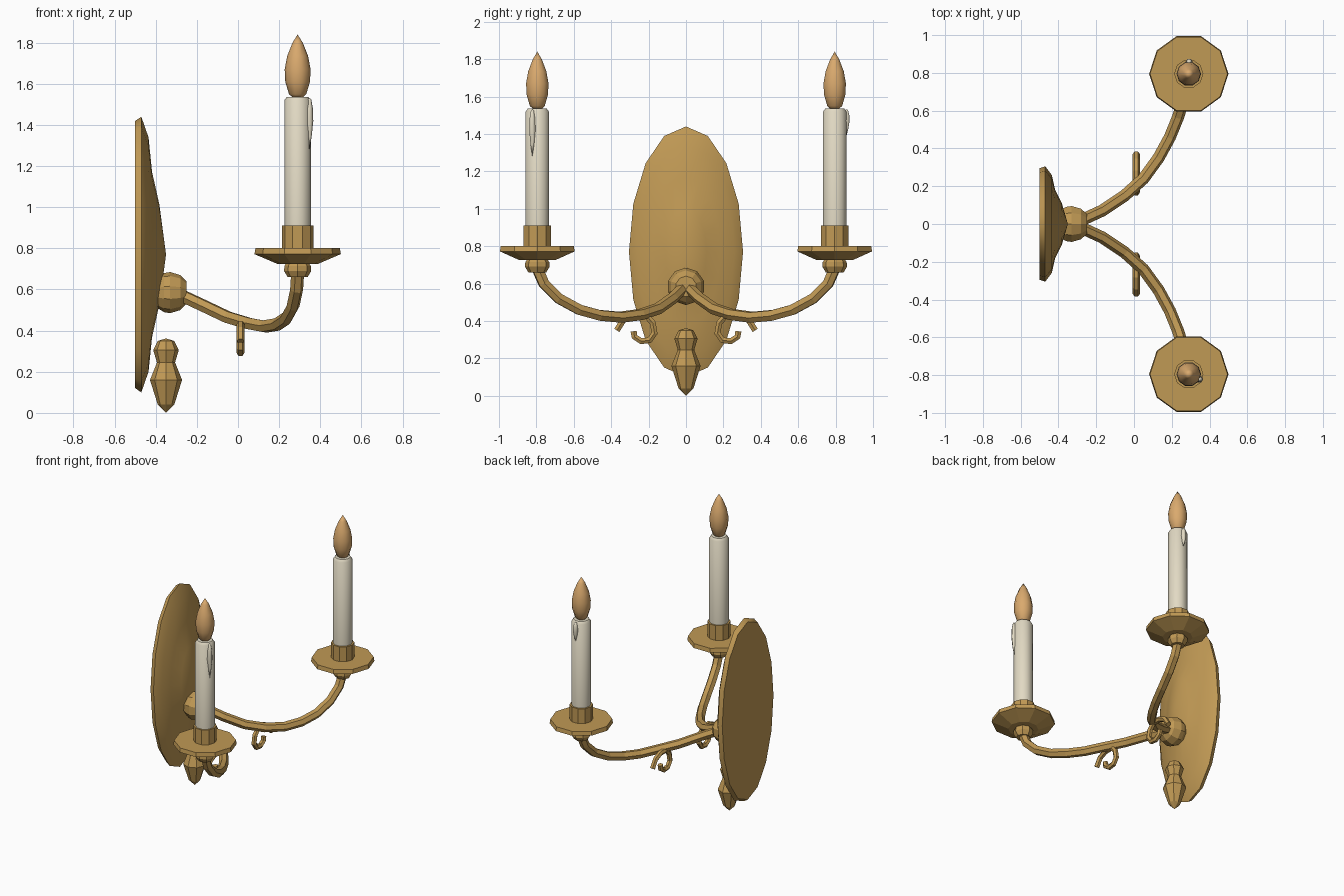
import bpy, bmesh, math
from mathutils import Vector

if "Cube" in bpy.data.objects:
    bpy.data.objects.remove(bpy.data.objects["Cube"])


def material(name, rgb):
    m = bpy.data.materials.new(name)
    m.diffuse_color = (*rgb, 1)
    m.use_nodes = True
    m.node_tree.nodes["Principled BSDF"].inputs["Base Color"].default_value = m.diffuse_color
    return m


brass = material("brass", (0.53, 0.32, 0.09))
wax = material("cream_wax", (0.76, 0.70, 0.55))
glow = material("amber_flame", (0.70, 0.40, 0.155))


def smooth(ob, angle):
    bpy.ops.object.select_all(action='DESELECT')
    ob.select_set(True)
    bpy.context.view_layer.objects.active = ob
    bpy.ops.object.shade_smooth_by_angle(angle=math.radians(angle))


def revolve(name, profile, sides, mat, loc=(0, 0, 0), axis='Z', squash=(1, 1), phase=0, angle=0):
    """Turn (radius, height) pairs about the Z or X axis, closing both ends."""
    bm = bmesh.new()
    rings = []
    for r, h in profile:
        ring = []
        for i in range(1 if r == 0 else sides):
            a = math.tau * i / sides + phase
            u, v = r * squash[0] * math.cos(a), r * squash[1] * math.sin(a)
            ring.append(bm.verts.new((u, v, h) if axis == 'Z' else (h, u, v)))
        rings.append(ring)
    for a, b in zip(rings, rings[1:]):
        for i in range(sides):
            j = (i + 1) % sides
            quad = [a[i % len(a)], a[j % len(a)], b[j % len(b)], b[i % len(b)]]
            bm.faces.new(list(dict.fromkeys(quad)))
    for ring in (rings[0], rings[-1]):
        if len(ring) > 1:
            bm.faces.new(ring)
    bmesh.ops.recalc_face_normals(bm, faces=bm.faces)
    me = bpy.data.meshes.new(name)
    bm.to_mesh(me)
    bm.free()
    me.materials.append(mat)
    ob = bpy.data.objects.new(name, me)
    ob.location = loc
    bpy.context.collection.objects.link(ob)
    if angle:
        smooth(ob, angle)
    return ob


def tube(name, points, radius, mat):
    """Six-sided rod along a path."""
    cu = bpy.data.curves.new(name, 'CURVE')
    cu.dimensions = '3D'
    cu.bevel_depth = radius
    cu.bevel_resolution = 1
    cu.use_fill_caps = True
    sp = cu.splines.new('POLY')
    sp.points.add(len(points) - 1)
    for p, co in zip(sp.points, points):
        p.co = (*co, 1)
    cu.materials.append(mat)
    ob = bpy.data.objects.new(name, cu)
    bpy.context.collection.objects.link(ob)
    bpy.ops.object.select_all(action='DESELECT')
    ob.select_set(True)
    bpy.context.view_layer.objects.active = ob
    bpy.ops.object.convert(target='MESH')
    for f in ob.data.polygons:
        f.use_smooth = False


# Domed oval wall plate
revolve("wall_plate", [(0.97, -0.5), (1, -0.47), (0.85, -0.435), (0.6, -0.418),
                       (0.36, -0.382), (0, -0.35)],
        16, brass, (0, 0, 0.77), 'X', (0.305, 0.67), angle=40)

# Boss the arms grow from
revolve("arm_boss", [(0.07, -0.40), (0.095, -0.36), (0.1, -0.33), (0.085, -0.28), (0.055, -0.25)],
        10, brass, (0, 0, 0.585), 'X', phase=math.pi / 2)

# Drop finial under the boss
revolve("drop_finial", [(0, 0), (0.04, 0.04), (0.078, 0.16), (0.044, 0.245), (0.062, 0.305),
                        (0.04, 0.35), (0, 0.362)],
        8, brass, (-0.35, 0, 0))

arm_path = [(-0.29, 0.015, 0.578), (-0.17, 0.07, 0.522), (-0.05, 0.15, 0.465), (0.05, 0.24, 0.435),
            (0.13, 0.35, 0.42), (0.19, 0.46, 0.43), (0.235, 0.57, 0.46), (0.268, 0.68, 0.52),
            (0.285, 0.76, 0.6), (0.29, 0.795, 0.68)]
scroll_path = [(0.37, 0.35), (0.335, 0.405), (0.28, 0.43), (0.215, 0.43), (0.178, 0.39), (0.168, 0.335),
               (0.195, 0.297), (0.24, 0.292), (0.275, 0.315), (0.28, 0.345)]

for s, side in ((-1, "front"), (1, "rear")):
    # Curved arm with a scroll hanging from it
    tube(side + "_arm", [(x, s * y, z) for x, y, z in arm_path], 0.032, brass)
    tube(side + "_scroll", [(0.012, s * y, z) for y, z in scroll_path], 0.019, brass)

    # Collar, drip pan and socket
    at = (0.29, s * 0.795, 0)
    revolve(side + "_collar", [(0.048, 0.66), (0.066, 0.69), (0.064, 0.715), (0.05, 0.735)], 8, brass, at)
    revolve(side + "_drip_pan", [(0.1, 0.725), (0.21, 0.772), (0.205, 0.802)], 10, brass, at)
    revolve(side + "_socket", [(0.077, 0.79), (0.077, 0.91)], 10, brass, at)

    # Candle and flame bulb
    revolve(side + "_candle", [(0.065, 0.9), (0.065, 1.52), (0.052, 1.537)], 10, wax, at, angle=40)
    revolve(side + "_flame", [(0.02, 1.53), (0.042, 1.55), (0.06, 1.61), (0.063, 1.67), (0.051, 1.735),
                              (0.025, 1.80), (0, 1.84)], 10, glow, at, angle=50)

    # Wax run down the side of the candle
    ang = math.radians(-25 if s < 0 else 88)
    low = 1.28 if s < 0 else 1.39
    drip = [(0, 0), (0.011, 0.25), (0.019, 0.55), (0.017, 0.8), (0.009, 0.97), (0, 1)]
    revolve(side + "_wax_drip", [(r, low + t * (1.532 - low)) for r, t in drip], 6, wax,
            Vector(at) + Vector((math.cos(ang), math.sin(ang), 0)) * 0.063, angle=70)
